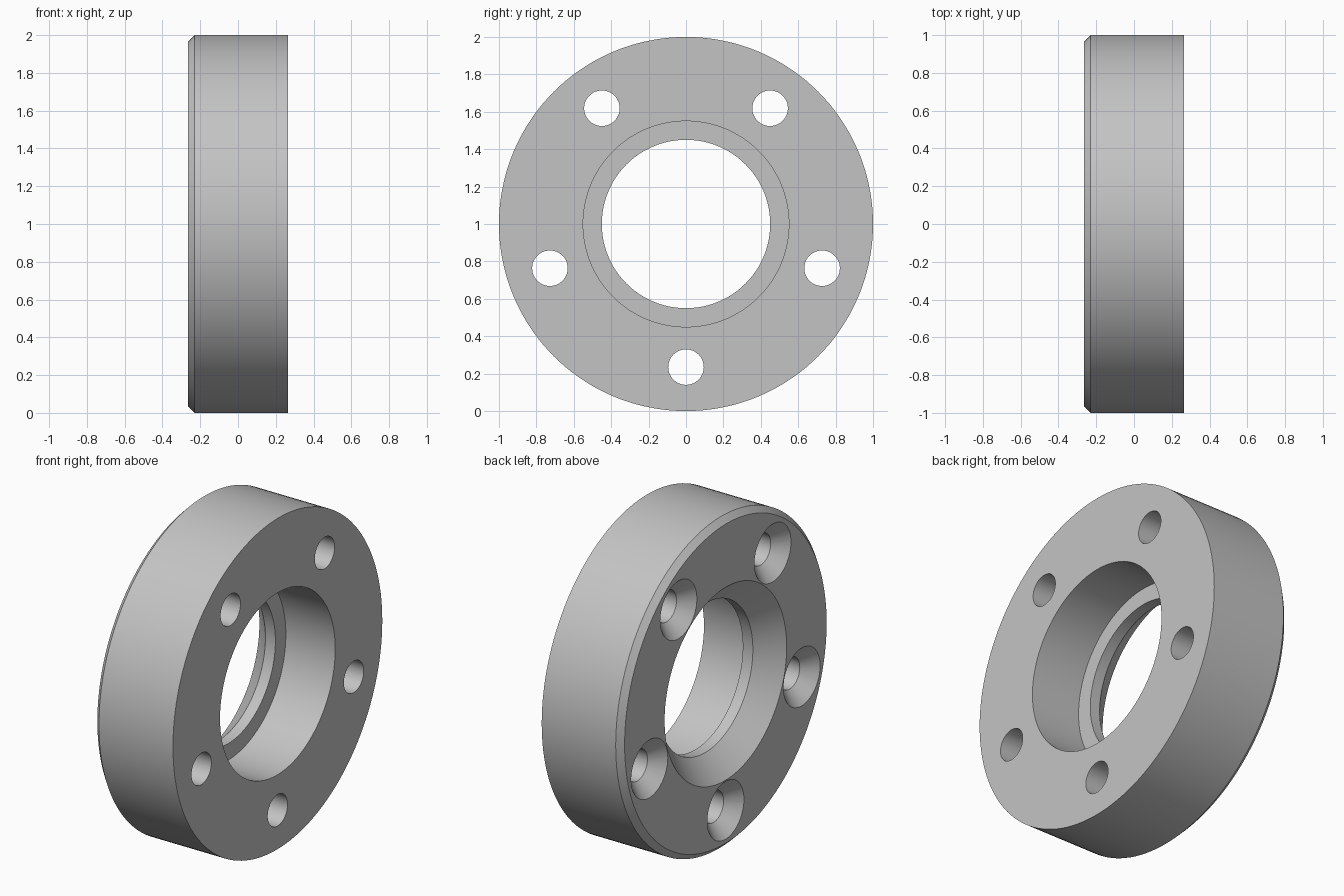
import bpy, bmesh, math
from mathutils import Matrix

if "Cube" in bpy.data.objects:
    bpy.data.objects.remove(bpy.data.objects["Cube"], do_unlink=True)

HALF = 0.265          # half thickness along x
CENTRE_Z = 1.0
BOLT_CIRCLE = 0.765
BOLT_COUNT = 5

metal = bpy.data.materials.new("grey metal")
metal.use_nodes = True
colour = (0.55, 0.55, 0.55, 1)
metal.diffuse_color = colour
metal.node_tree.nodes["Principled BSDF"].inputs["Base Color"].default_value = colour


def revolve(name, profile, segments, closed_loop, y=0.0, z=CENTRE_Z):
    """Spin (x, radius) points about an x axis; cap the ends if not a loop."""
    bm = bmesh.new()
    rings = []
    for x, r in profile:
        ring = []
        for i in range(segments):
            a = math.tau * i / segments
            ring.append(bm.verts.new((x, r * math.sin(a), r * math.cos(a))))
        rings.append(ring)
    pairs = list(zip(rings, rings[1:]))
    if closed_loop:
        pairs.append((rings[-1], rings[0]))
    else:
        bm.faces.new(rings[0])
        bm.faces.new(rings[-1])
    for a, b in pairs:
        for i in range(segments):
            j = (i + 1) % segments
            bm.faces.new((a[i], a[j], b[j], b[i]))
    bmesh.ops.recalc_face_normals(bm, faces=bm.faces)
    bm.transform(Matrix.Translation((0, y, z)))
    mesh = bpy.data.meshes.new(name)
    bm.to_mesh(mesh)
    bm.free()
    mesh.materials.append(metal)
    obj = bpy.data.objects.new(name, mesh)
    bpy.context.collection.objects.link(obj)
    return obj


# Ring body: chamfered rim, stepped bore, flared mouth on the -x side
body = revolve("spacer_ring", [
    (HALF, 0.55), (HALF, 1.0),
    (-HALF + 0.035, 1.0), (-HALF, 0.965),
    (-HALF, 0.583), (-0.132, 0.45),
    (-0.065, 0.45), (-0.065, 0.55),
], 144, True)

# Countersunk bolt holes
cutters = []
for k in range(BOLT_COUNT):
    a = math.tau * k / BOLT_COUNT
    cutter = revolve("bolt_hole_cutter", [
        (-HALF - 0.02, 0.195), (-HALF + 0.08, 0.095), (HALF + 0.05, 0.095),
    ], 48, False, BOLT_CIRCLE * math.sin(a), CENTRE_Z - BOLT_CIRCLE * math.cos(a))
    cutter.hide_render = True
    cutters.append(cutter)
    cut = body.modifiers.new("bolt_hole", 'BOOLEAN')
    cut.operation = 'DIFFERENCE'
    cut.solver = 'EXACT'
    cut.object = cutter

# Bake the holes in and drop the cutters
graph = bpy.context.evaluated_depsgraph_get()
body.data = bpy.data.meshes.new_from_object(body.evaluated_get(graph))
body.modifiers.clear()
for cutter in cutters:
    bpy.data.objects.remove(cutter, do_unlink=True)

# Smooth curved walls, crisp edges
bpy.ops.object.select_all(action='DESELECT')
body.select_set(True)
bpy.context.view_layer.objects.active = body
bpy.ops.object.shade_smooth_by_angle(angle=math.radians(30))
